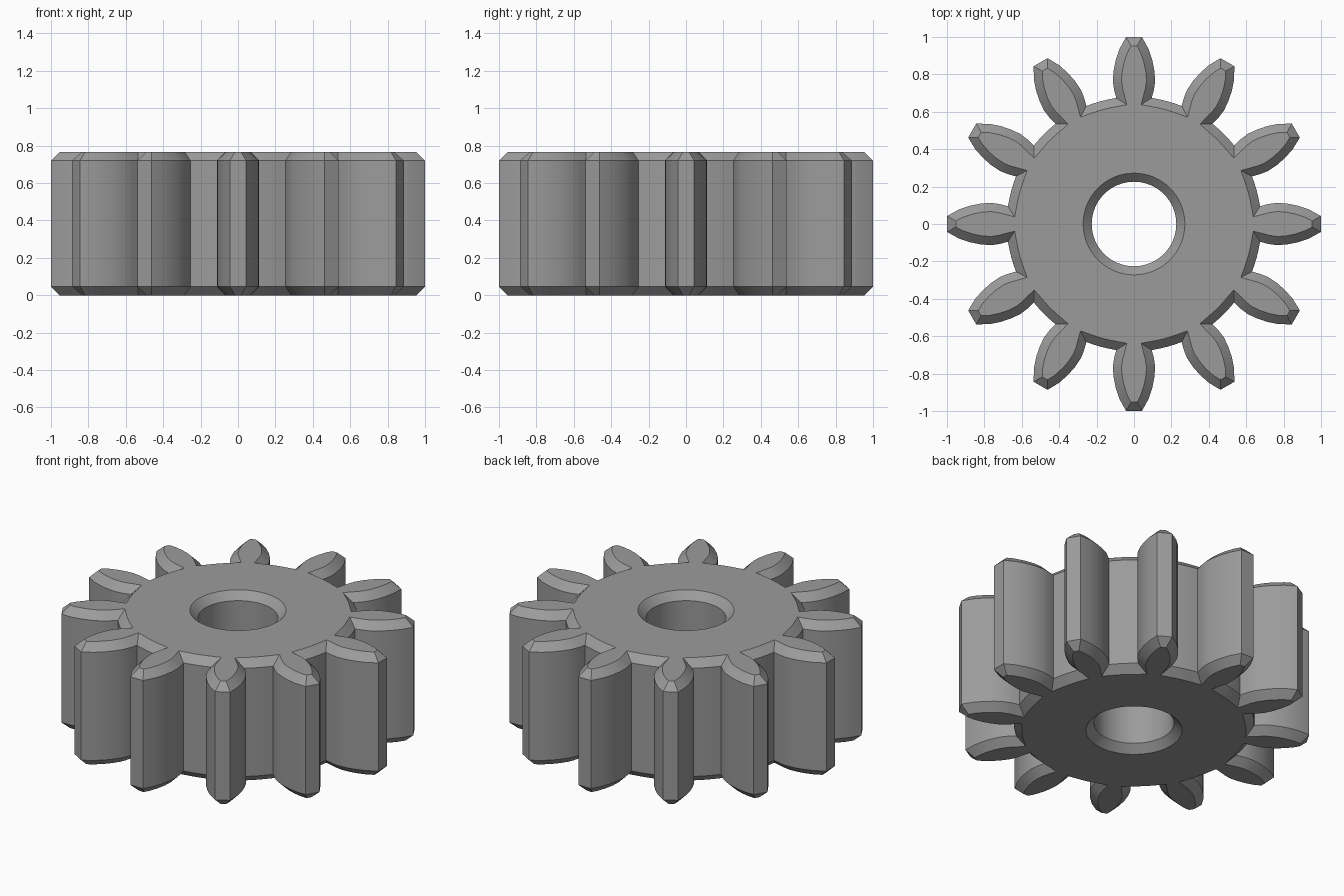
import bpy, bmesh, math
from mathutils import Vector, Matrix

if "Cube" in bpy.data.objects:
    bpy.data.objects.remove(bpy.data.objects["Cube"])

TEETH, HEIGHT, CHAMFER = 12, 0.767, 0.046
HOLE_R, HOLE_SEGS, ROOT_R = 0.226, 64, 0.68

# Half tooth profile: (half width, distance from axis), root to tip
FLANK = [(0.095, 0.674), (0.107, 0.72), (0.113, 0.765), (0.109, 0.82),
         (0.098, 0.875), (0.078, 0.935), (0.043, 0.999)]

steel = bpy.data.materials.new("steel grey")
steel.diffuse_color = (0.33, 0.33, 0.33, 1)
steel.use_nodes = True
steel.node_tree.nodes["Principled BSDF"].inputs["Base Color"].default_value = steel.diffuse_color


def gear_outline():
    """Counter-clockwise outline of all teeth and root arcs."""
    pts = []
    pitch = 2 * math.pi / TEETH
    half = math.atan2(*FLANK[0])
    for i in range(TEETH):
        rot = Matrix.Rotation(i * pitch, 2)
        tooth = [Vector((r, -w)) for w, r in FLANK]
        tooth += [Vector((r, w)) for w, r in reversed(FLANK)]
        for k in range(1, 4):
            a = half + (pitch - 2 * half) * k / 4
            tooth.append(Vector((ROOT_R * math.cos(a), ROOT_R * math.sin(a))))
        pts += [rot @ p for p in tooth]
    return pts


def inset(pts, d):
    """Mitred inward offset of a counter-clockwise outline."""
    out = []
    for i, p in enumerate(pts):
        e1 = (p - pts[i - 1]).normalized()
        e2 = (pts[(i + 1) % len(pts)] - p).normalized()
        n1, n2 = Vector((-e1.y, e1.x)), Vector((-e2.y, e2.x))
        out.append(p + (n1 + n2) * d / (1 + n1.dot(n2)))
    return out


def circle(r):
    return [Vector((r * math.cos(a), r * math.sin(a)))
            for a in (2 * math.pi * i / HOLE_SEGS for i in range(HOLE_SEGS))]


def wall(bm, full, chamfered):
    """Vertical wall with chamfers; returns its bottom and top rings."""
    levels = [(0, chamfered), (CHAMFER, full),
              (HEIGHT - CHAMFER, full), (HEIGHT, chamfered)]
    rings = [[bm.verts.new((p.x, p.y, z)) for p in ring] for z, ring in levels]
    for a, b in zip(rings, rings[1:]):
        for i in range(len(a)):
            j = (i + 1) % len(a)
            bm.faces.new((a[i], a[j], b[j], b[i]))
    return rings[0], rings[-1]


bm = bmesh.new()
outline = gear_outline()
# Toothed rim and centre bore
rim = wall(bm, outline, inset(outline, CHAMFER))
bore = wall(bm, circle(HOLE_R), circle(HOLE_R + CHAMFER))

# Flat end faces between rim and bore
for outer, inner in zip(rim, bore):
    edges = [bm.edges.get((r[i - 1], r[i])) for r in (outer, inner) for i in range(len(r))]
    bmesh.ops.triangle_fill(bm, use_beauty=True, use_dissolve=False, edges=edges)
bmesh.ops.recalc_face_normals(bm, faces=bm.faces)

mesh = bpy.data.meshes.new("gear")
bm.to_mesh(mesh)
bm.free()
mesh.materials.append(steel)
gear = bpy.data.objects.new("gear", mesh)
bpy.context.collection.objects.link(gear)
bpy.context.view_layer.objects.active = gear
gear.select_set(True)
bpy.ops.object.shade_smooth_by_angle(angle=math.radians(30))
